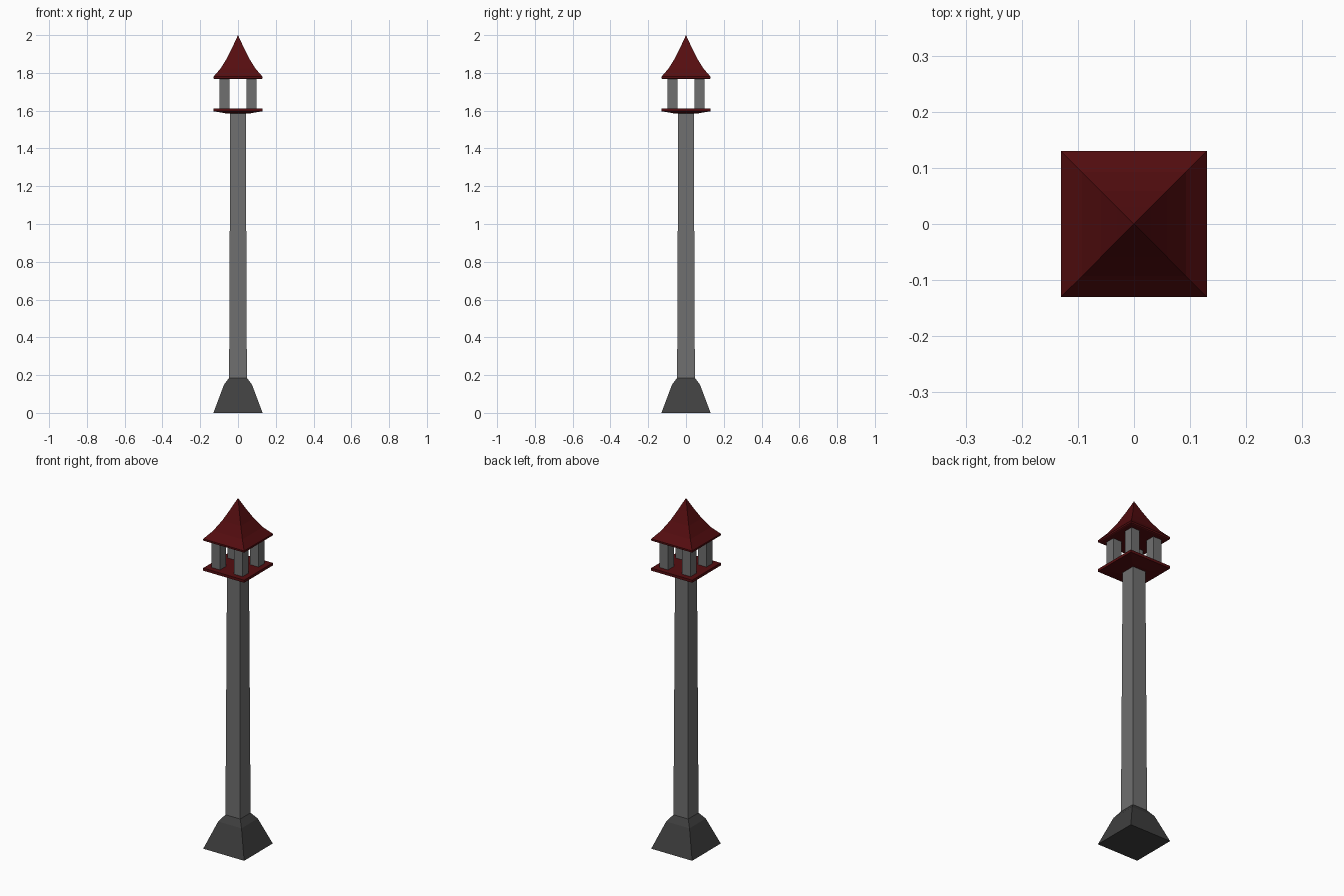
import bpy
import bmesh

cube = bpy.data.objects.get("Cube")
if cube:
    bpy.data.objects.remove(cube, do_unlink=True)


def material(name, colour):
    mat = bpy.data.materials.new(name)
    mat.use_nodes = True
    rgba = (*colour, 1)
    mat.diffuse_color = rgba
    mat.node_tree.nodes["Principled BSDF"].inputs["Base Color"].default_value = rgba
    return mat


def square_loft(name, profile, mat, centre=(0, 0)):
    """Stack square rings given as (half width, height); zero width makes a tip."""
    bm = bmesh.new()
    rings = []
    for half, z in profile:
        corners = [(-1, -1), (1, -1), (1, 1), (-1, 1)] if half else [(0, 0)]
        rings.append([bm.verts.new((centre[0] + half * sx, centre[1] + half * sy, z))
                      for sx, sy in corners])
    for low, high in zip(rings, rings[1:]):
        for i in range(4):
            j = (i + 1) % 4
            if len(high) == 1:
                bm.faces.new((low[i], low[j], high[0]))
            else:
                bm.faces.new((low[i], low[j], high[j], high[i]))
    for ring in (rings[0], rings[-1]):
        if len(ring) == 4:
            bm.faces.new(ring)
    bmesh.ops.recalc_face_normals(bm, faces=bm.faces)
    mesh = bpy.data.meshes.new(name)
    bm.to_mesh(mesh)
    bm.free()
    mesh.materials.append(mat)
    obj = bpy.data.objects.new(name, mesh)
    bpy.context.collection.objects.link(obj)
    return obj


stone = material("grey stone", (0.16, 0.16, 0.16))
dark_stone = material("dark stone", (0.05, 0.05, 0.05))
red = material("dark red", (0.09, 0.004, 0.005))

# Flared foot and tapering column
square_loft("base", [(0.13, 0), (0.074, 0.15), (0.046, 0.187)], dark_stone)
square_loft("column", [(0.047, 0.18), (0.041, 1.595)], stone)

# Platform with a shallow sloped underside
square_loft("platform", [(0.06, 1.585), (0.13, 1.597), (0.13, 1.612)], red)

# Four corner posts of the lantern house
for side_x, x in (("left", 0.072), ("right", -0.072)):
    for side_y, y in (("front", -0.072), ("back", 0.072)):
        square_loft(f"{side_y}_{side_x}_post", [(0.027, 1.607), (0.027, 1.775)],
                    stone, (x, y))

# Concave roof rising to a point
square_loft("roof", [(0.125, 1.767), (0.13, 1.77), (0.13, 1.78), (0.093, 1.822),
                     (0.059, 1.877), (0.03, 1.935), (0, 2.0)], red)
